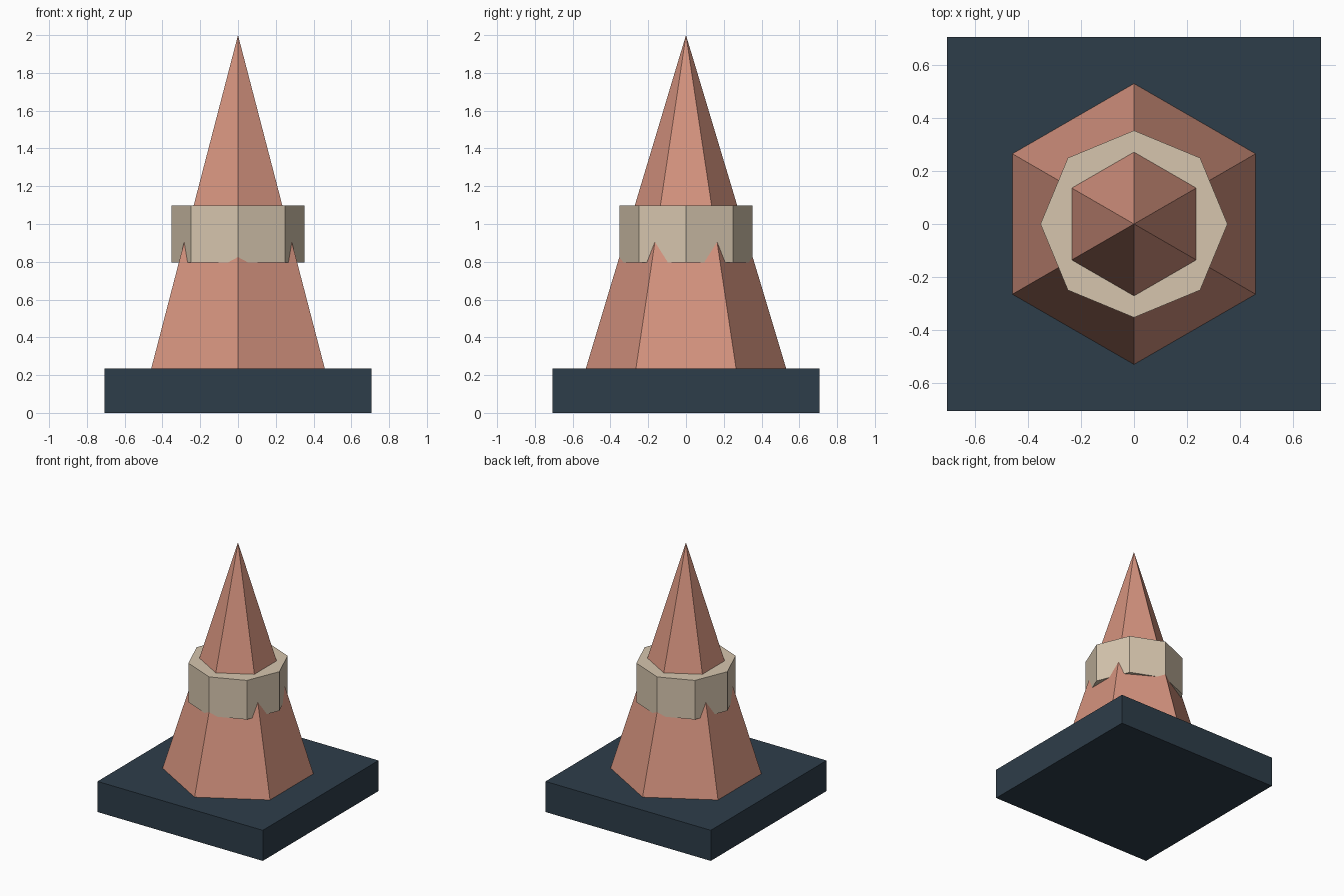
import bpy
import math

if "Cube" in bpy.data.objects:
    bpy.data.objects.remove(bpy.data.objects["Cube"])


def prism(name, sides, r_bottom, r_top, z0, z1, color, turn=0.0):
    bpy.ops.mesh.primitive_cone_add(vertices=sides, radius1=r_bottom, radius2=r_top,
                                    depth=z1 - z0, location=(0, 0, (z0 + z1) / 2),
                                    rotation=(0, 0, turn))
    obj = bpy.context.object
    obj.name = name
    mat = bpy.data.materials.new(name + "_color")
    mat.diffuse_color = (*color, 1)
    mat.use_nodes = True
    mat.node_tree.nodes["Principled BSDF"].inputs["Base Color"].default_value = mat.diffuse_color
    obj.data.materials.append(mat)
    return obj


# Square plinth
prism("base", 4, 0.706 * math.sqrt(2), 0.706 * math.sqrt(2), 0, 0.236,
      (0.027, 0.047, 0.068), math.radians(45))

# Six-sided spire, corners on the y axis
prism("spire", 6, 0.53, 0, 0.236, 2.0, (0.66, 0.29, 0.21))

# Eight-sided collar around the spire
prism("collar", 8, 0.353, 0.353, 0.795, 1.097, (0.67, 0.56, 0.42))
